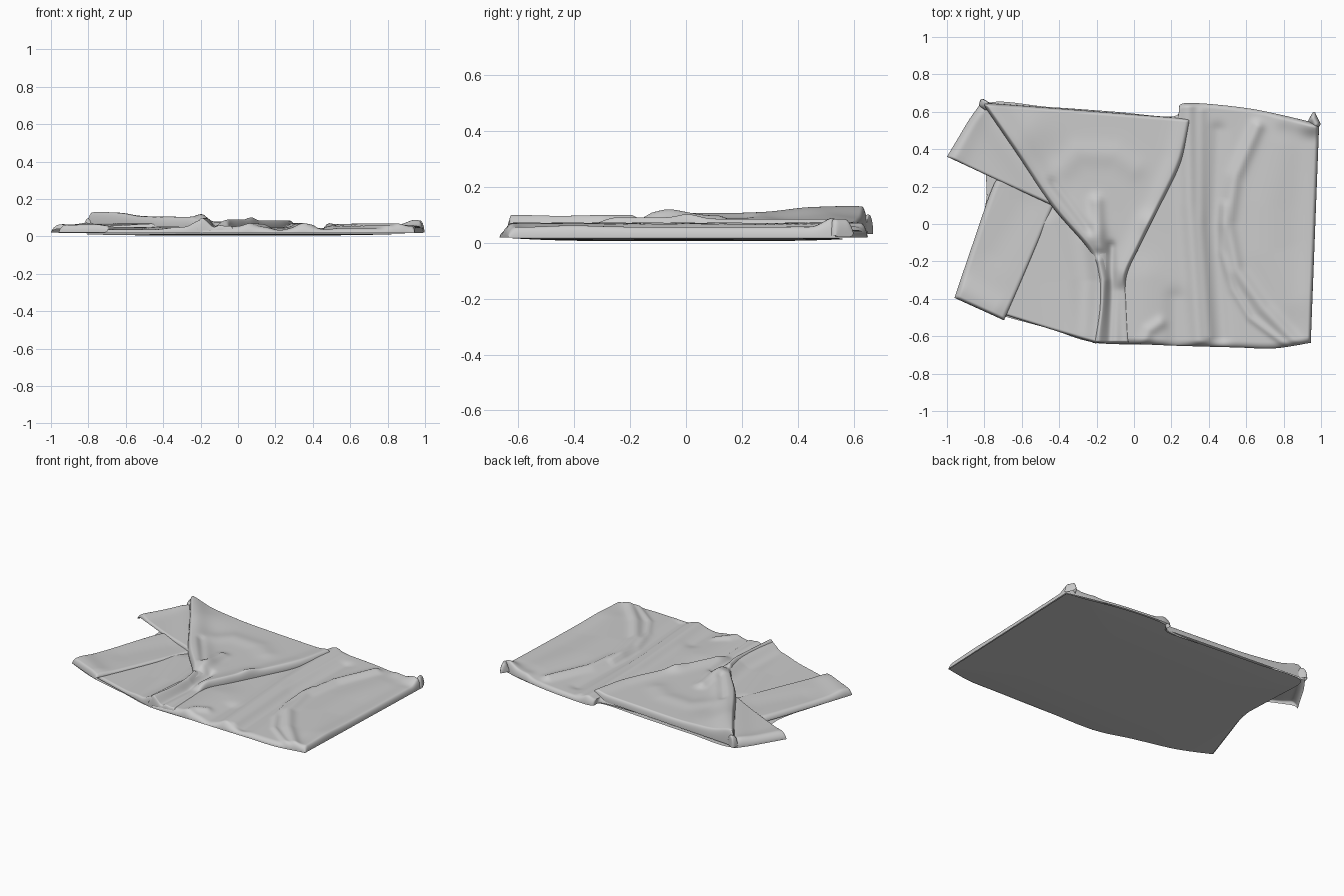
import bpy, math
from mathutils import Vector
from mathutils.geometry import intersect_point_line


def ridge(path, amp, width):
    """Soft crease following a polyline."""
    pts = [Vector((a, b, 0)) for a, b in path]

    def f(x, y):
        p, best = Vector((x, y, 0)), 9.0
        for a, b in zip(pts, pts[1:]):
            t = min(1, max(0, intersect_point_line(p, a, b)[1]))
            best = min(best, (p - a.lerp(b, t)).length)
        return amp * math.exp(-(best / width) ** 2)
    return f


def field(base, *ridges):
    return lambda x, y: base + sum(r(x, y) for r in ridges)


def spline(pts, t):
    """Catmull-Rom through 2D points."""
    n = len(pts) - 1
    i = min(int(t * n), n - 1)
    s = t * n - i
    P = [Vector(pts[min(max(i + k, 0), n)]) for k in (-1, 0, 1, 2)]
    return 0.5 * (2 * P[1] + (P[2] - P[0]) * s + (2 * P[0] - 5 * P[1] + 4 * P[2] - P[3]) * s * s
                  + (3 * P[1] - P[0] - 3 * P[2] + P[3]) * s ** 3)


def sheet(name, a, b, height, u0=None, u1=None, v0=None, v1=None, nu=90, nv=60):
    """Cloth layer between rails a and b; u/v entries are (low z, roll radius) of rolled edges."""
    verts, faces = [], []
    length = sum((Vector(q) - Vector(p)).length for p, q in zip(a, a[1:]))
    for i in range(nu + 1):
        u = 0.5 - 0.5 * math.cos(math.pi * i / nu)
        p, q = spline(a, u), spline(b, u)
        w = (q - p).length
        for j in range(nv + 1):
            v = 0.5 - 0.5 * math.cos(math.pi * j / nv)
            c = p.lerp(q, v)
            z = height(c.x, c.y)
            for roll, d, span in ((u0, u * length, length), (u1, (1 - u) * length, length),
                                  (v0, v * w, w), (v1, (1 - v) * w, w)):
                if roll:
                    r = min(roll[1], span / 2)
                    if d < r:
                        z = roll[0] + (z - roll[0]) * math.sqrt(max(0, 1 - (1 - d / r) ** 2))
            verts.append((c.x, c.y, z))
    for i in range(nu):
        for j in range(nv):
            k = i * (nv + 1) + j
            faces.append((k, k + nv + 1, k + nv + 2, k + 1))
    me = bpy.data.meshes.new(name)
    me.from_pydata(verts, [], faces)
    if me.polygons[len(faces) // 2].normal.z < 0:
        me.flip_normals()
    me.polygons.foreach_set("use_smooth", [True] * len(faces))
    ob = bpy.data.objects.new(name, me)
    bpy.context.collection.objects.link(ob)
    return ob


# Flat bottom layer, facing down
base = sheet("bottom_layer",
             [(-.955, -.394), (-.82, -.45), (-.69, -.495), (-.45, -.56), (-.2, -.635), (.2, -.645), (.55, -.655),
              (.75, -.66), (.943, -.635)],
             [(-.75, .2), (-.77, .4), (-.79, .64), (-.45, .625), (-.1, .6), (.21, .575), (.3, .635), (.6, .615),
              (.985, .535)],
             lambda x, y: 0.005 + 0.012 * min(1, max(abs(x) / .95, abs(y) / .64)) ** 4)
base.data.flip_normals()

# Right-hand upper layer with long curved creases
sheet("right_layer",
      [(-.1, .57), (.21, .575), (.25, .64), (.36, .645), (.6, .62), (.78, .585), (.99, .535)],
      [(-.19, -.64), (0, -.642), (.2, -.65), (.36, -.655), (.55, -.66), (.75, -.665), (.945, -.635)],
      field(.045,
            ridge([(.29, .62), (.3, .1), (.35, -.62)], .026, .045),
            ridge([(.36, .6), (.36, .0), (.4, -.6)], .01, .025),
            ridge([(.66, .52), (.54, .25), (.5, 0), (.55, -.25), (.69, -.45), (.88, -.65)], .022, .035),
            ridge([(.8, .4), (.72, .1), (.72, -.15), (.85, -.4)], .01, .12),
            ridge([(.45, .5), (.43, 0), (.47, -.6)], -.014, .04),
            ridge([(.48, .1), (.47, -.15), (.53, -.35), (.62, -.5), (.83, -.66)], .012, .018),
            ridge([(.05, -.64), (.08, -.57), (.14, -.53)], .014, .03),
            ridge([(.05, -.6), (.05, -.3)], .012, .12),
            ridge([(.22, -.4), (.22, -.64)], -.012, .05),
            ridge([(.8, .56), (.95, .53)], .014, .05),
            ridge([(.95, .53), (.975, .53)], .03, .06),
            ridge([(.96, .4), (.93, -.6)], .01, .06)),
      u1=(.018, .03), v0=(.018, .025), v1=(.018, .035), nu=140, nv=100)

# Small turned-up corner
sheet("corner_curl", [(.93, .55), (.955, .595), (.968, .597)], [(.965, .5), (.99, .52), (.998, .535)],
      field(.035, ridge([(.955, .57), (.975, .53)], .05, .03)),
      u0=(.04, .02), u1=(.02, .03), v0=(.03, .02), v1=(.025, .02), nu=16, nv=16)

# Low layer at front left, rising to the front ridge
sheet("front_left_layer",
      [(-.44, .16), (-.54, -.1), (-.63, -.3), (-.74, -.47)],
      [(-.15, 0), (-.15, -.2), (-.16, -.4), (-.2, -.64)],
      field(.036, ridge([(-.19, -.1), (-.17, -.3), (-.2, -.64)], .05, .065),
            ridge([(-.45, .0), (-.36, -.3), (-.33, -.58)], .012, .07)),
      u1=(.018, .025))

# Left flap
sheet("left_flap",
      [(-.96, -.395), (-.86, -.1), (-.75, .21), (-.69, .26)],
      [(-.695, -.515), (-.58, -.25), (-.44, .08), (-.4, .16)],
      field(.05, ridge([(-.9, -.36), (-.75, -.45)], .014, .07),
            ridge([(-.75, -.15), (-.6, .1)], -.006, .1)),
      u0=(.022, .025), v0=(.018, .03), v1=(.036, .02))

# Flap sticking out at the back left
sheet("back_left_flap",
      [(-1, .36), (-.94, .46), (-.88, .56), (-.815, .65)],
      [(-.42, .09), (-.42, .25), (-.46, .42), (-.66, .6)],
      field(.056, ridge([(-.95, .38), (-.85, .6)], .01, .06),
            ridge([(-.8, .6), (-.45, .12)], .012, .08)),
      u0=(.04, .02), u1=(.025, .02), v0=(.02, .05))

# Topmost fold, narrowing into the front ridge and fading to its right
sheet("top_fold",
      [(-.815, .65), (-.63, .38), (-.435, .09), (-.24, -.14), (-.195, -.28), (-.19, -.45), (-.22, -.635)],
      [(.305, .562), (.25, .33), (.13, .08), (.03, -.12), (-.04, -.28), (-.04, -.44), (-.03, -.635)],
      field(.073,
            ridge([(-.78, .62), (-.4, .12), (-.24, -.06)], .034, .08),
            ridge([(-.19, -.2), (-.165, -.3), (-.195, -.64)], .026, .028),
            ridge([(-.75, .6), (-.6, .5)], .024, .16),
            ridge([(-.2, .12), (-.185, -.12)], .022, .035),
            ridge([(-.43, .22), (-.24, -.03)], -.012, .025),
            ridge([(-.38, .3), (-.3, .38), (-.1, .37), (0, .3)], .008, .06),
            ridge([(-.12, -.12), (-.12, -.4), (-.13, -.64)], -.02, .025),
            ridge([(-.07, -.36), (-.06, -.64)], -.018, .045),
            ridge([(-.04, -.25), (.08, 0)], .018, .06),
            ridge([(.08, 0), (.23, .35), (.28, .55)], .012, .05)),
      u0=(.03, .03), u1=(.02, .025), v0=(.05, .025), v1=(.045, .025), nu=130, nv=90)

# Pinched point where the fold turns at the back left
sheet("fold_tip", [(-.83, .635), (-.82, .666), (-.805, .668)], [(-.79, .6), (-.77, .64), (-.765, .645)],
      field(.1), u0=(.05, .03), u1=(.03, .03), v0=(.03, .03), v1=(.06, .02), nu=16, nv=16)
